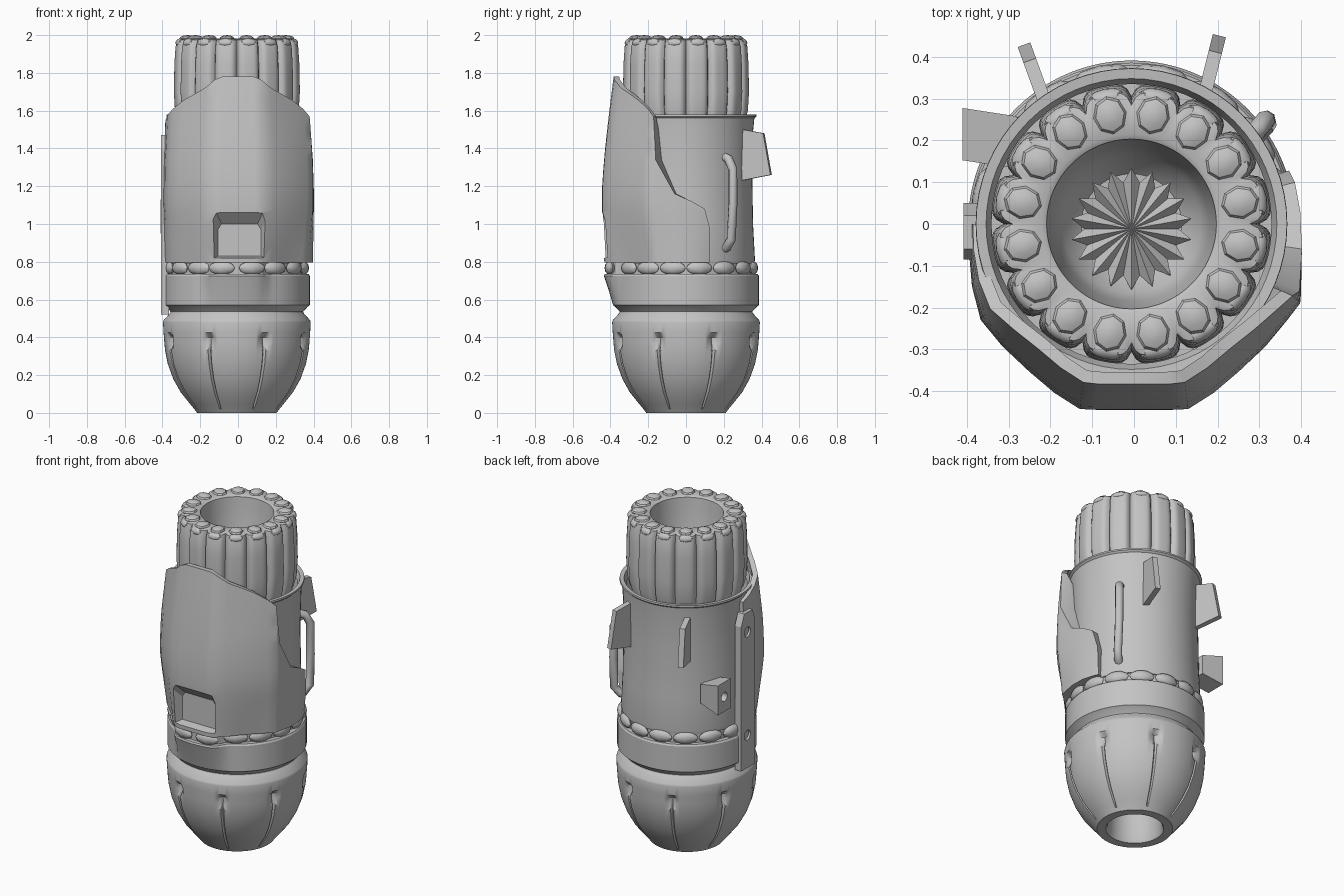
import bpy, bmesh
from math import sin, cos, pi, radians, atan2, hypot
from mathutils import Matrix

if "Cube" in bpy.data.objects:
    bpy.data.objects.remove(bpy.data.objects["Cube"])

GREY = (0.55, 0.55, 0.55, 1)
metal = bpy.data.materials.new("grey metal")
metal.use_nodes = True
metal.diffuse_color = GREY
metal.node_tree.nodes["Principled BSDF"].inputs["Base Color"].default_value = GREY
AXIS_X = -0.006


def finish(name, bm, angle=30):
    """Turn a bmesh into a named, shaded object."""
    bmesh.ops.recalc_face_normals(bm, faces=bm.faces)
    mesh = bpy.data.meshes.new(name)
    bm.to_mesh(mesh)
    bm.free()
    mesh.materials.append(metal)
    obj = bpy.data.objects.new(name, mesh)
    bpy.context.collection.objects.link(obj)
    bpy.ops.object.select_all(action="DESELECT")
    obj.select_set(True)
    bpy.context.view_layer.objects.active = obj
    if angle:
        bpy.ops.object.shade_smooth_by_angle(angle=radians(angle))
    return obj


def revolve(name, profile, n, offset=lambda a, r, z: 0, angle=30):
    """Lathe a (radius, z) profile; offset changes the radius by angle."""
    bm = bmesh.new()
    rings = []
    for r, z in profile:
        ring = []
        for i in range(n):
            a = 2 * pi * i / n
            q = r + offset(a, r, z)
            ring.append(bm.verts.new((AXIS_X + q * cos(a), q * sin(a), z)))
        rings.append(ring)
    for lo, hi in zip(rings, rings[1:]):
        for i in range(n):
            j = (i + 1) % n
            bm.faces.new((lo[i], lo[j], hi[j], hi[i]))
    bmesh.ops.remove_doubles(bm, verts=bm.verts, dist=1e-5)
    return finish(name, bm, angle)


def gem_ring(name, count, radius, z, size, tilt=0, push=lambda a: 0):
    """Ring of faceted studs; size is radial, tangential, vertical."""
    bm = bmesh.new()
    for i in range(count):
        a = 2 * pi * (i + 0.5) / count
        r = radius + push(a)
        m = (Matrix.Translation((AXIS_X + r * cos(a), r * sin(a), z)) @ Matrix.Rotation(a, 4, "Z")
             @ Matrix.Rotation(tilt, 4, "Y") @ Matrix.Diagonal((*size, 1)))
        bmesh.ops.create_uvsphere(bm, u_segments=8, v_segments=6, radius=1, matrix=m)
    return finish(name, bm, 35)


def prism(name, outline, x0, x1, matrix=Matrix()):
    """Extrude a (y, z) outline along x."""
    bm = bmesh.new()
    face = bm.faces.new([bm.verts.new((x0, y, z)) for y, z in outline])
    new = bmesh.ops.extrude_face_region(bm, geom=[face])["geom"]
    bmesh.ops.translate(bm, vec=(x1 - x0, 0, 0), verts=[v for v in new if isinstance(v, bmesh.types.BMVert)])
    bm.transform(matrix)
    return finish(name, bm, 0)


def cut(target, cutter):
    mod = target.modifiers.new("cut", "BOOLEAN")
    mod.object, mod.solver = cutter, "EXACT"
    bpy.ops.object.select_all(action="DESELECT")
    target.select_set(True)
    bpy.context.view_layer.objects.active = target
    bpy.ops.object.modifier_apply(modifier="cut")
    bpy.data.objects.remove(cutter)


def pin_hole(target, x, y, z, r, depth):
    """Round blind hole sunk along x."""
    bm = bmesh.new()
    m = Matrix.Translation((x, y, z)) @ Matrix.Rotation(pi / 2, 4, "Y")
    bmesh.ops.create_cone(bm, cap_ends=True, segments=14, radius1=r, radius2=r, depth=depth, matrix=m)
    cut(target, finish("hole_cutter", bm))


# Lower bowl: eight petals split by fine seams that end in small notches
def petal_seams(a, r, z):
    d = abs((a % (pi / 4)) - pi / 8) / radians(1.25)
    if r < 0.2 or z < 0.03 or z > 0.42:
        return 0
    if z > 0.37:
        return -0.03 * max(0, 1 - d / 5)
    return -0.016 if d < 0.5 else 0


revolve("lower_bowl", [(0, .25), (.14, .25), (.15, .02), (.16, 0), (.21, 0), (.225, .02), (.25, .05),
                       (.298, .11), (.337, .18), (.366, .26), (.38, .33), (.384, .371), (.386, .4),
                       (.388, .425), (.391, .48), (.388, .49), (.352, .53), (.35, .54)], 288, petal_seams)


# Waist band, swelling at the front beneath the armour
def front_swell(a, r=0.385, z=0.75):
    d = abs(a - 1.5 * pi)
    side = max(0, min(1, (0.46 - d) / 0.14))
    return 0.05 * side * max(0, min(1, (z - 0.58) / 0.15))


revolve("waist_band", [(.35, .535), (.375, .562), (.386, .57), (.386, .65), (.386, .725), (.38, .735),
                       (.355, .735), (.355, .8)], 72, front_swell)
gem_ring("waist_studs", 16, .362, .767, (.025, .07, .036), 0, front_swell)

# Main barrel with a thin flared rim
revolve("main_barrel", [(.3, .79), (.362, .79), (.365, .81), (.355, 1.0), (.35, 1.3), (.356, 1.5),
                        (.362, 1.56), (.373, 1.57), (.372, 1.58), (.348, 1.578), (.335, 1.54)], 64)


# Fluted upper column with a deep tapering dish
def flutes(a, r, z):
    return -0.03 * (1 - abs(sin(8 * a))) ** 3 if r > 0.29 else 0


revolve("fluted_column", [(.315, 1.54), (.33, 1.6), (.336, 1.7), (.333, 1.85), (.327, 1.94), (.315, 1.975),
                          (.285, 1.98), (.215, 1.982), (.203, 1.975), (.198, 1.92), (.185, 1.8), (.165, 1.7),
                          (.12, 1.65), (0, 1.64)], 192, flutes, 40)
gem_ring("crown_studs", 16, .265, 1.981, (.046, .04, .019))
gem_ring("crown_shoulder_studs", 16, .312, 1.963, (.022, .042, .015), 0.9)

# Pleated star at the bottom of the dish
STAR_Y, POINTS = -.012, 18
bm = bmesh.new()
hub = bm.verts.new((AXIS_X, STAR_Y, 1.7))
rim = []
for i in range(2 * POINTS):
    a = pi * i / POINTS
    r, z = (.146, 1.7) if i % 2 else (.113, 1.675)
    rim.append(bm.verts.new((AXIS_X + r * cos(a), STAR_Y + r * sin(a), z)))
for i in range(2 * POINTS):
    bm.faces.new((hub, rim[i - 1], rim[i]))
finish("pleated_star", bm, 0)

# Front armour: plan points (x, y, top height) for each side
shared = [(.09, -.446, 1.78), (.13, -.444, 1.765), (.19, -.405, 1.72), (.25, -.354, 1.69), (.315, -.293, 1.655),
          (.367, -.23, 1.61)]
left_tail = [(.398, -.19, 1.57), (.4, -.165, 1.34), (.402, -.06, 1.16), (.398, .03, 1.12), (.386, .1, 1.08),
             (.378, .13, .97)]
right_tail = [(.388, -.15, 1.58), (.395, -.07, 1.55), (.395, .0, 1.53)]
plan = [(-x, y, t) for x, y, t in reversed(shared + right_tail)] + shared + left_tail


def lean(z):
    """Forward fullness of the armour at each height."""
    return 0.985 + 0.015 * (z - .8) / .35 if z < 1.15 else 1 - 0.13 * ((z - 1.15) / .63) ** 1.3


def corner_pinch(a, z):
    """Draw the diagonal corners in towards the bottom and top."""
    amount = 0.1 * max(0, (1.1 - z) / .3) + 0.05 * max(0, (z - 1.35) / .3)
    return 1 - amount * sin(2 * a) ** 2


ROWS = 10
bm = bmesh.new()
outer, inner = [], []
for x, y, top in plan:
    col_o, col_i = [], []
    for k in range(ROWS + 1):
        z = .795 + (top - .795) * k / ROWS
        f = lean(z)
        px, py = x * (1 - (1 - f) * 0.35), y * (f if y < 0 else 1)
        a = atan2(py, px)
        r = hypot(px, py) * corner_pinch(a, z)
        ri = max(.343, r - .03) if z > 1.5 else .343
        col_o.append(bm.verts.new((r * cos(a), r * sin(a), z)))
        col_i.append(bm.verts.new((ri * cos(a), ri * sin(a), z)))
    outer.append(col_o)
    inner.append(col_i)
for c in range(len(plan) - 1):
    for k in range(ROWS):
        bm.faces.new((outer[c][k], outer[c + 1][k], outer[c + 1][k + 1], outer[c][k + 1]))
        bm.faces.new((inner[c][k], inner[c][k + 1], inner[c + 1][k + 1], inner[c + 1][k]))
    for k in (0, ROWS):
        bm.faces.new((outer[c][k], inner[c][k], inner[c + 1][k], outer[c + 1][k]))
for c in (0, -1):
    for k in range(ROWS):
        bm.faces.new((outer[c][k], outer[c][k + 1], inner[c][k + 1], inner[c][k]))
armour = finish("front_armour", bm, 35)

# Recessed window low on the armour, with sloping sides
bm = bmesh.new()
loops = []
for y, w, z0, z1 in ((-.5, .17, .805, 1.12), (-.385, .115, .83, 1.0)):
    loops.append([bm.verts.new((x + .008, y, z)) for x, z in
                  ((-w, z0), (w, z0), (w, z1 - .03), (w - .02, z1), (.02 - w, z1), (-w, z1 - .03))])
bm.faces.new(loops[0])
bm.faces.new(loops[1])
for i in range(6):
    bm.faces.new((loops[0][i - 1], loops[0][i], loops[1][i], loops[1][i - 1]))
cut(armour, finish("window_cutter", bm, 0))

# Rear fins
fin_outline = [(0, 1.5), (.11, 1.48), (.15, 1.26), (-.01, 1.23)]
for name, x, y, turn in (("rear_fin_left", .168, .305, -14), ("rear_fin_right", -.212, .288, 20)):
    prism(name, fin_outline, -.016, .016, Matrix.Translation((x, y, 0)) @ Matrix.Rotation(radians(turn), 4, "Z"))

# Side strap with two rivet holes
strap = prism("side_strap", [(-.085, .52), (.05, .52), (.05, 1.4), (.02, 1.47), (-.06, 1.47), (-.085, 1.4)],
              -.408, -.365)
for z in (.72, 1.35):
    pin_hole(strap, -.41, -.01, z, .03, .03)

# Small tapered lug with a pin hole
LUG_Z = 1.04
bm = bmesh.new()
lug_matrix = Matrix.Translation((-.345, .215, LUG_Z)) @ Matrix.Diagonal((.13, .125, .18, 1))
bmesh.ops.create_cube(bm, size=1, matrix=lug_matrix)
for v in bm.verts:
    if v.co.x > -.34:
        v.co.z = LUG_Z + (v.co.z - LUG_Z) * .65
        v.co.y -= .02
lug = finish("side_lug", bm, 0)
pin_hole(lug, -.41, .215, LUG_Z, .028, .08)

# Grab handle: bent tube along the side
path = [(.25, .19, .86), (.295, .215, .875), (.318, .24, .92), (.316, .248, 1.1), (.314, .248, 1.29),
        (.295, .225, 1.345), (.25, .19, 1.36)]
curve = bpy.data.curves.new("grab_handle", "CURVE")
curve.dimensions = "3D"
curve.bevel_depth = .024
curve.bevel_resolution = 2
curve.use_fill_caps = True
spline = curve.splines.new("POLY")
spline.points.add(len(path) - 1)
for p, co in zip(spline.points, path):
    p.co = (*co, 1)
spline.use_smooth = True
curve.materials.append(metal)
bpy.context.collection.objects.link(bpy.data.objects.new("grab_handle", curve))
